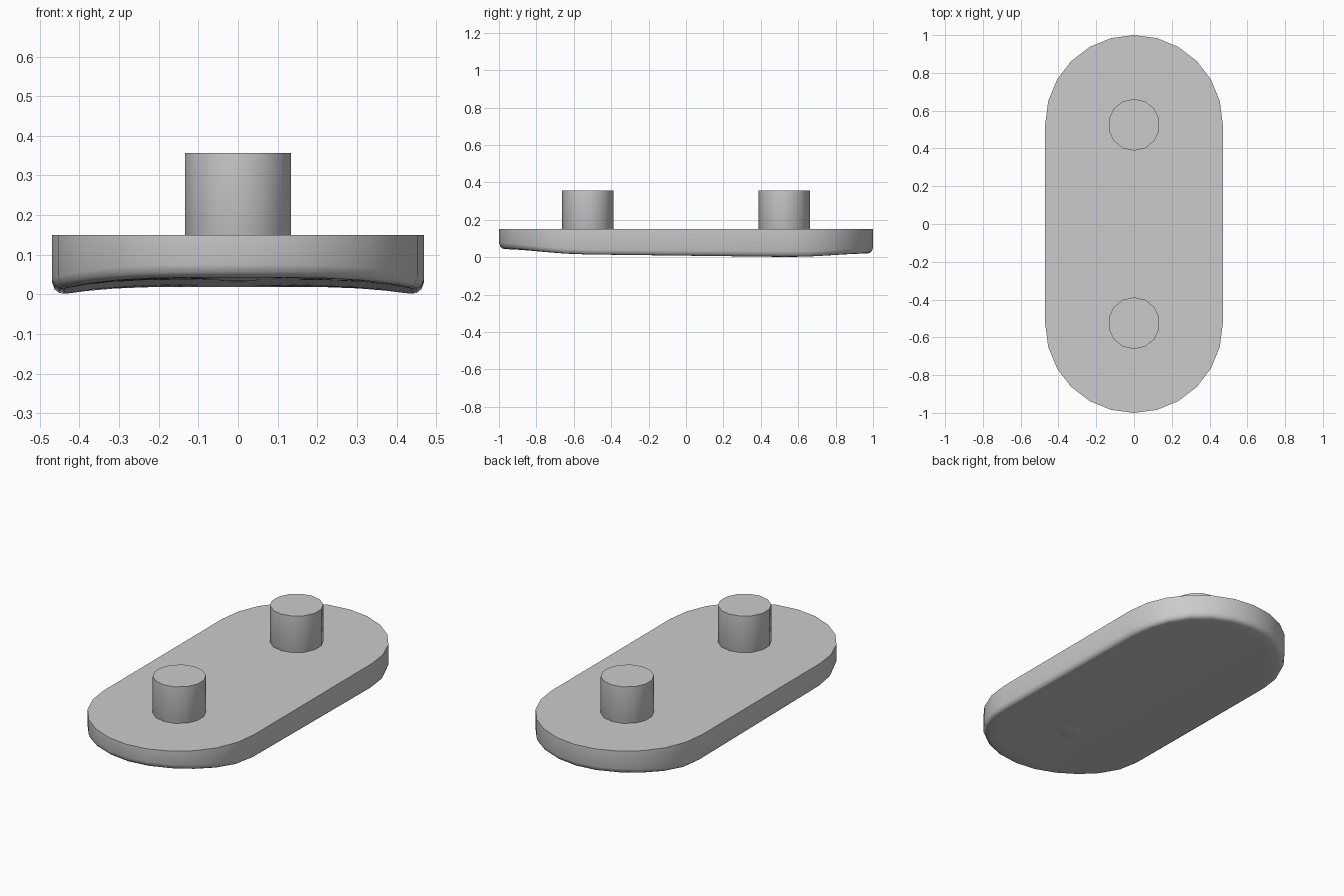
import bpy, bmesh
from math import sin, cos, pi

if "Cube" in bpy.data.objects:
    bpy.data.objects.remove(bpy.data.objects["Cube"])

R, HALF = 0.47, 0.53        # end radius, half length of the straight sides
TOP, PEG_TOP = 0.15, 0.357
SEG = 12                    # segments per rounded end


def outline(r):
    """Stadium outline with end radius r, counter-clockwise."""
    pts = []
    for side in (1, -1):
        for i in range(SEG + 1):
            a = pi * i / SEG
            pts.append((side * r * cos(a), side * (HALF + r * sin(a))))
    return pts


def underside(x, y):
    """Gently tilted underside, hollowed so the long sides hang lower."""
    return max(0.0, 0.031 - 0.0125 * y - 0.0255 * (abs(x) / 0.45) ** 4)


def finish(bm, name, angle):
    bmesh.ops.recalc_face_normals(bm, faces=bm.faces[:])
    mesh = bpy.data.meshes.new(name)
    bm.to_mesh(mesh)
    bm.free()
    ob = bpy.data.objects.new(name, mesh)
    bpy.context.collection.objects.link(ob)
    bpy.ops.object.select_all(action='DESELECT')
    ob.select_set(True)
    bpy.context.view_layer.objects.active = ob
    bpy.ops.object.shade_smooth_by_angle(angle=angle)
    return ob


# Base plate: flat top, straight wall, rounded lower rim, hollow underside
bm = bmesh.new()
rings = [[bm.verts.new((x, y, TOP)) for x, y in outline(R)]]
for r, lift in ((R, 0.032), (0.463, 0.013), (0.452, 0.004), (0.438, 0),
                (0.38, 0), (0.31, 0), (0.22, 0), (0.1, 0)):
    rings.append([bm.verts.new((x, y, underside(x, y) + lift))
                  for x, y in outline(r)])
bm.faces.new(rings[0])
for a, b in zip(rings, rings[1:]):
    for i in range(len(a)):
        j = (i + 1) % len(a)
        bm.faces.new((a[i], b[i], b[j], a[j]))
bm.faces.new(rings[-1][::-1])
finish(bm, "base_plate", 0.87)


# Pegs: round posts, each with a shallow domed tip reaching through the plate
def peg(name, y):
    n = 14
    profile = [(0.137, PEG_TOP), (0.137, 0.10), (0.11, 0.055),
               (0.075, 0.041), (0.04, 0.034)]
    bm = bmesh.new()
    loops = [[bm.verts.new((r * sin(2 * pi * i / n), y + r * cos(2 * pi * i / n), z))
              for i in range(n)] for r, z in profile]
    tip = bm.verts.new((0, y, 0.032))
    bm.faces.new(loops[0])
    for a, b in zip(loops, loops[1:]):
        for i in range(n):
            j = (i + 1) % n
            bm.faces.new((a[i], a[j], b[j], b[i]))
    for i in range(n):
        bm.faces.new((loops[-1][i], loops[-1][(i + 1) % n], tip))
    finish(bm, name, 0.7)


peg("front_peg", -0.525)
peg("back_peg", 0.525)
